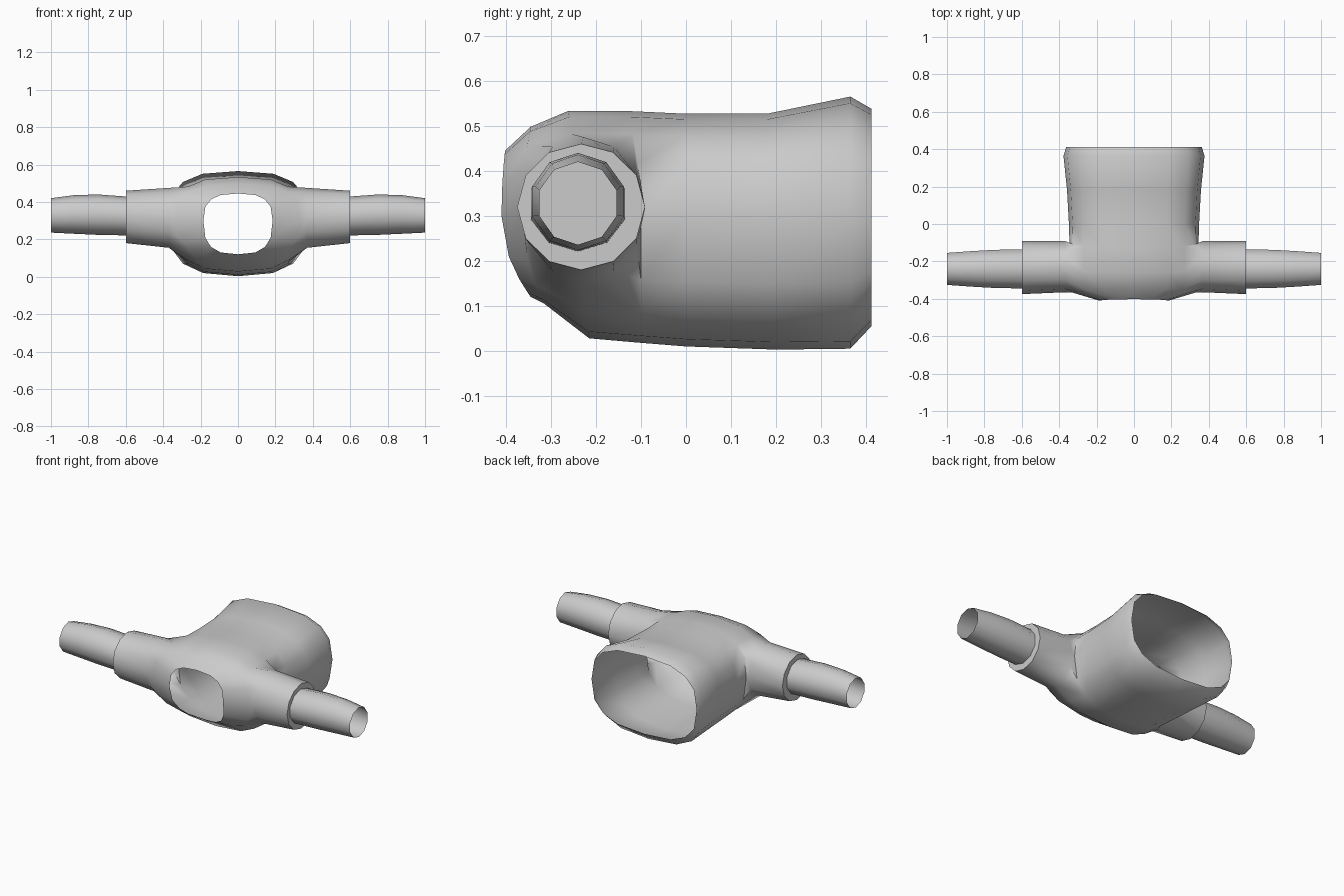
import bpy, bmesh, math

if "Cube" in bpy.data.objects:
    bpy.data.objects.remove(bpy.data.objects["Cube"])

cloth = bpy.data.materials.new("light_grey")
cloth.diffuse_color = (0.6, 0.6, 0.6, 1)
cloth.use_nodes = True
cloth.node_tree.nodes["Principled BSDF"].inputs["Base Color"].default_value = cloth.diffuse_color

SEG = 16            # sides of the body tube
ZC = 0.30           # height of the widest line
SY, SZ = -0.233, 0.32   # sleeve axis

# body rings from neck to hem: y top, z top, y side, y bottom, z bottom, half width
RINGS = [
    (-0.402, 0.445, -0.41, -0.345, 0.12, 0.185),
    (-0.345, 0.498, -0.365, -0.315, 0.105, 0.335),
    (-0.262, 0.533, -0.24, -0.215, 0.028, 0.345),
    (-0.13, 0.533, -0.10, -0.10, 0.018, 0.345),
    (0.00, 0.527, 0.00, 0.00, 0.010, 0.348),
    (0.18, 0.527, 0.18, 0.20, 0.003, 0.358),
    (0.365, 0.565, 0.365, 0.365, 0.005, 0.377),
    (0.412, 0.538, 0.412, 0.412, 0.055, 0.362),
]


def finish(bm, name, angle):
    bmesh.ops.recalc_face_normals(bm, faces=bm.faces)
    mesh = bpy.data.meshes.new(name)
    bm.to_mesh(mesh)
    bm.free()
    mesh.materials.append(cloth)
    ob = bpy.data.objects.new(name, mesh)
    bpy.context.collection.objects.link(ob)
    bpy.ops.object.select_all(action='DESELECT')
    ob.select_set(True)
    bpy.context.view_layer.objects.active = ob
    bpy.ops.object.shade_smooth_by_angle(angle=math.radians(angle))
    return ob


def bridge(bm, a, b):
    n = len(a)
    for i in range(n):
        j = (i + 1) % n
        bm.faces.new((a[i], a[j], b[j], b[i]))


def x_ring(bm, x, n, ry, rz, y=SY, z=SZ):
    """Ring around the sleeve axis, starting at the top, turning towards the back."""
    out = []
    for i in range(n):
        a = 2 * math.pi * i / n
        out.append(bm.verts.new((x, y + ry * math.sin(a), z + rz * math.cos(a))))
    return out


def body_ring(bm, r):
    yt, zt, ys, yb, zb, hw = r
    out = []
    for k in range(SEG):
        a = 2 * math.pi * k / SEG
        c, s = math.cos(a), math.sin(a)
        px = math.copysign(abs(c) ** 0.714, c)
        pz = math.copysign(abs(s) ** 0.714, s)
        z = ZC + pz * ((zt - ZC) if s > 0 else (ZC - zb))
        y = ys + ((yt if s > 0 else yb) - ys) * abs(pz) ** 2
        out.append(bm.verts.new((hw * px, y, z)))
    return out


# body with sleeves, open at neck and hem
bm = bmesh.new()
rings = [body_ring(bm, r) for r in RINGS]
for i in range(len(rings) - 1):
    for k in range(SEG):
        if i in (1, 2) and (k in (14, 15, 0, 1) or k in (6, 7, 8, 9)):
            continue        # armholes
        k2 = (k + 1) % SEG
        bm.faces.new((rings[i][k], rings[i][k2], rings[i + 1][k2], rings[i + 1][k]))
for side in (1, -1):
    def v(ring, row):
        return rings[ring][(row if side > 0 else 8 - row) % SEG]
    hole = ([v(2, 2)] + [v(3, r) for r in (2, 1, 0, -1, -2)]
            + [v(2, -2)] + [v(1, r) for r in (-2, -1, 0, 1, 2)])
    root = x_ring(bm, side * 0.37, 12, 0.137, 0.16, -0.228, 0.315)
    cuff = x_ring(bm, side * 0.60, 12, 0.142, 0.14)
    bridge(bm, hole, root)
    bridge(bm, root, cuff)
    bm.faces.new(cuff)      # flat sleeve end
finish(bm, "body_and_sleeves", 50)

# open, slightly tapered forearm tubes
for side, name in ((1, "right_forearm"), (-1, "left_forearm")):
    bm = bmesh.new()
    prev = None
    for x, ry, rz, z in ((0.60, 0.11, 0.104, 0.325), (0.75, 0.107, 0.108, 0.332),
                         (0.88, 0.099, 0.103, 0.333), (1.0, 0.09, 0.092, 0.328)):
        ring = x_ring(bm, side * x, 10, ry, rz, -0.24, z)
        if prev:
            bridge(bm, prev, ring)
        prev = ring
    finish(bm, name, 50)
